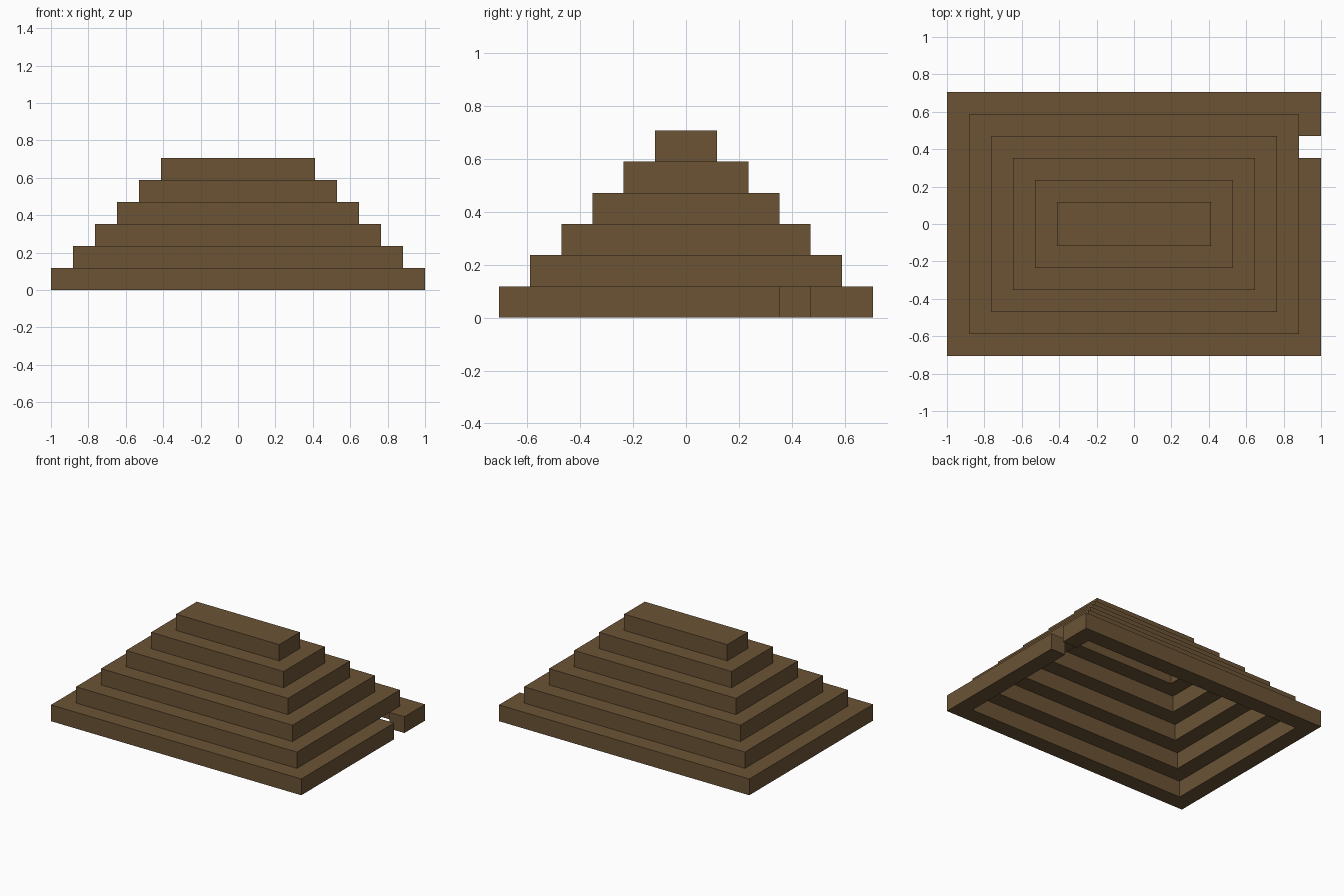
import bpy
import bmesh

cube = bpy.data.objects.get("Cube")
if cube:
    bpy.data.objects.remove(cube, do_unlink=True)

U = 2 / 17              # one block
LENGTH, WIDTH, TIERS = 17, 12, 6
GAP = (3 * U, 4 * U)    # doorway in the base, along y

brown = bpy.data.materials.new("earth_brown")
brown.use_nodes = True
colour = (0.147, 0.087, 0.036, 1)
brown.diffuse_color = colour
brown.node_tree.nodes["Principled BSDF"].inputs["Base Color"].default_value = colour


def outline(hx, hy, gap=None):
    """Rectangle corners, optionally opened by a gap on the +x side."""
    corners = [(hx, hy), (-hx, hy), (-hx, -hy), (hx, -hy)]
    if gap:
        corners = [(hx, gap[1])] + corners + [(hx, gap[0])]
    return corners


def add_tier(name, level, gap=None):
    hx = (LENGTH / 2 - level) * U
    hy = (WIDTH / 2 - level) * U
    z = level * U
    bm = bmesh.new()
    outer = [bm.verts.new((x, y, z)) for x, y in outline(hx, hy, gap)]
    if hy - U < U / 2:
        # the top tier has no room for a hollow
        bm.faces.new(outer)
    else:
        inner = [bm.verts.new((x, y, z)) for x, y in outline(hx - U, hy - U, gap)]
        n = len(outer)
        for i in range(n - 1 if gap else n):
            j = (i + 1) % n
            bm.faces.new((outer[i], outer[j], inner[j], inner[i]))
    # raise the flat shape into a one-block-high wall
    raised = bmesh.ops.extrude_face_region(bm, geom=bm.faces[:], use_keep_orig=True)
    top = [v for v in raised["geom"] if isinstance(v, bmesh.types.BMVert)]
    bmesh.ops.translate(bm, verts=top, vec=(0, 0, U))
    bmesh.ops.recalc_face_normals(bm, faces=bm.faces[:])
    mesh = bpy.data.meshes.new(name)
    bm.to_mesh(mesh)
    bm.free()
    mesh.materials.append(brown)
    bpy.context.collection.objects.link(bpy.data.objects.new(name, mesh))


# Base ring with its doorway, then the stepped rings and the solid cap
add_tier("base_tier", 0, GAP)
for level in range(1, TIERS - 1):
    add_tier(f"step_tier_{level}", level)
add_tier("top_cap", TIERS - 1)
